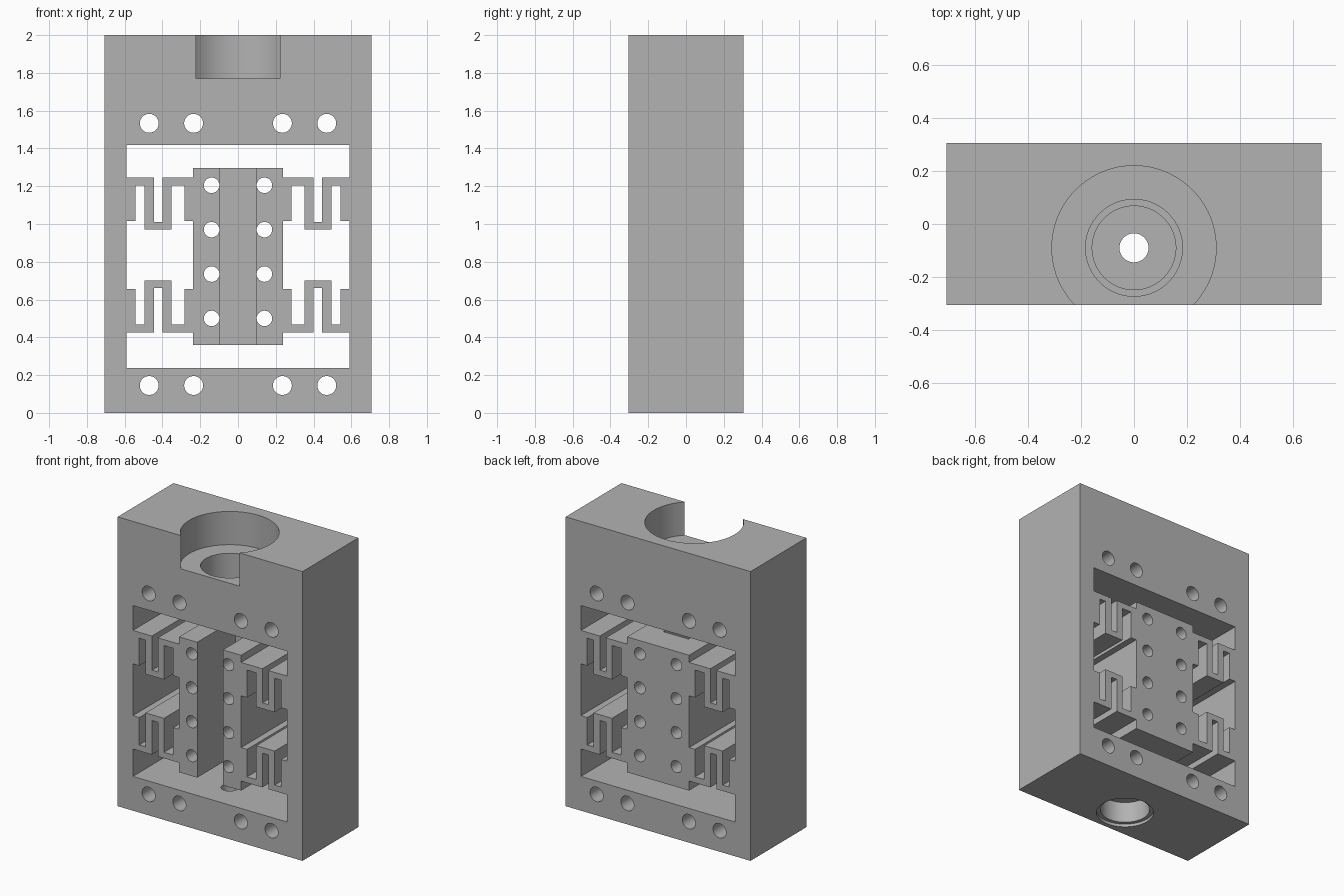
import bpy, bmesh, math
from mathutils import Matrix, Vector

if "Cube" in bpy.data.objects:
    bpy.data.objects.remove(bpy.data.objects["Cube"], do_unlink=True)

GREY = (0.45, 0.45, 0.45, 1)
metal = bpy.data.materials.new("machined_grey")
metal.use_nodes = True
metal.diffuse_color = GREY
metal.node_tree.nodes["Principled BSDF"].inputs["Base Color"].default_value = GREY

HALF_X, HALF_Y, TOP = 0.707, 0.305, 2.0
BORE_Y = -0.09


def make(name, bm):
    bmesh.ops.recalc_face_normals(bm, faces=bm.faces)
    mesh = bpy.data.meshes.new(name)
    bm.to_mesh(mesh)
    bm.free()
    mesh.materials.append(metal)
    ob = bpy.data.objects.new(name, mesh)
    bpy.context.collection.objects.link(ob)
    return ob


def prism(name, corners, direction):
    """Extrude a closed outline along a direction."""
    bm = bmesh.new()
    face = bm.faces.new([bm.verts.new(c) for c in corners])
    out = bmesh.ops.extrude_face_region(bm, geom=[face])
    verts = [v for v in out["geom"] if isinstance(v, bmesh.types.BMVert)]
    bmesh.ops.translate(bm, verts=verts, vec=Vector(direction))
    return make(name, bm)


def box(name, x0, x1, z0, z1, depth):
    outline = [(x0, -depth, z0), (x1, -depth, z0), (x1, -depth, z1), (x0, -depth, z1)]
    return prism(name, outline, (0, 2 * depth, 0))


def cylinder(centre, radius, length, along_y=False, sides=48):
    bm = bmesh.new()
    bmesh.ops.create_cone(bm, cap_ends=True, segments=sides, radius1=radius,
                          radius2=radius, depth=length)
    if along_y:
        bm.transform(Matrix.Rotation(math.pi / 2, 4, "X"))
    bm.transform(Matrix.Translation(centre))
    return make("cutter", bm)


def cut(ob, cutter):
    cutter.hide_render = True
    mod = ob.modifiers.new("cut", "BOOLEAN")
    mod.operation, mod.solver, mod.object = "DIFFERENCE", "EXACT", cutter
    bpy.context.view_layer.objects.active = ob
    bpy.ops.object.modifier_apply(modifier=mod.name)
    bpy.data.objects.remove(cutter, do_unlink=True)


def bore(ob, radius, z0, z1, sides=64):
    cut(ob, cylinder((0, BORE_Y, (z0 + z1) / 2), radius, z1 - z0, sides=sides))


def smooth(ob):
    bpy.ops.object.select_all(action="DESELECT")
    ob.select_set(True)
    bpy.context.view_layer.objects.active = ob
    bpy.ops.object.shade_smooth_by_angle(angle=math.radians(30))


# Outer frame with its window
frame = box("outer_frame", -HALF_X, HALF_X, 0, TOP, HALF_Y)
cut(frame, box("window_cutter", -0.59, 0.59, 0.237, 1.418, 0.5))

# Open round recess and stepped bores on the vertical axis
bore(frame, 0.31, 1.77, 2.2, 96)
bore(frame, 0.183, 1.6, 1.9)
bore(frame, 0.158, 1.5, 1.7)
bore(frame, 0.183, -0.1, 0.02)
bore(frame, 0.158, -0.1, 0.165)
bore(frame, 0.055, 0.1, 1.6, 32)

# Mounting holes through the frame
for z in (0.145, 1.533):
    for x in (-0.47, -0.235, 0.235, 0.47):
        cut(frame, cylinder((x, 0, z), 0.05, 1, True))
smooth(frame)

# Moving carriage: channel section open at the front
W, C, FLOOR, Z0, Z1 = 0.237, 0.098, 0.11, 0.36, 1.296
section = [(-W, -HALF_Y), (-C, -HALF_Y), (-C, FLOOR), (C, FLOOR),
           (C, -HALF_Y), (W, -HALF_Y), (W, HALF_Y), (-W, HALF_Y)]
carriage = prism("carriage", [(x, y, Z0) for x, y in section], (0, 0, Z1 - Z0))
for z in (0.5, 0.735, 0.97, 1.205):
    for x in (-0.14, 0.14):
        cut(carriage, cylinder((x, 0, z), 0.041, 1, True))
smooth(carriage)

# Folded flexure springs, mirrored left-right and top-bottom
HI, HI_IN, FOOT, LO_IN, LO = 1.246, 1.205, 1.015, 1.01, 0.97
fold = [(0.235, HI), (0.40, HI), (0.40, LO_IN), (0.445, LO_IN), (0.445, HI),
        (0.592, HI), (0.592, FOOT), (0.542, FOOT), (0.542, HI_IN),
        (0.494, HI_IN), (0.494, LO), (0.353, LO), (0.353, HI_IN),
        (0.282, HI_IN), (0.282, FOOT), (0.235, FOOT)]
for side, sx in (("left", 1), ("right", -1)):
    for level in ("upper", "lower"):
        outline = [(sx * x, -HALF_Y, z if level == "upper" else 1.672 - z)
                   for x, z in fold]
        prism(f"{level}_{side}_flexure", outline, (0, 2 * HALF_Y, 0))
